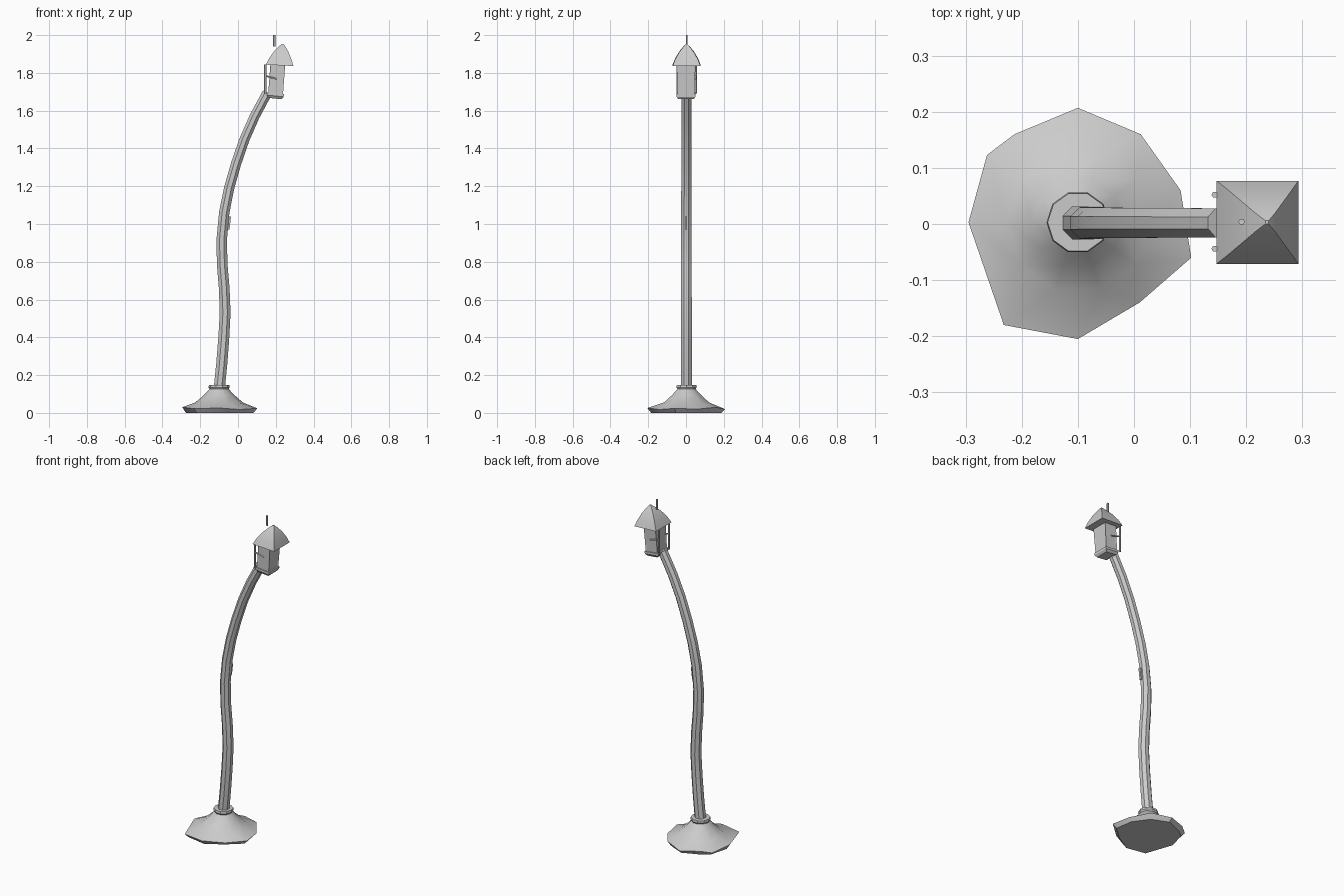
import bpy, bmesh, math
from mathutils import Vector

if "Cube" in bpy.data.objects:
    bpy.data.objects.remove(bpy.data.objects["Cube"])

metal = bpy.data.materials.new("grey metal")
metal.diffuse_color = (0.6, 0.6, 0.6, 1)
metal.use_nodes = True
metal.node_tree.nodes["Principled BSDF"].inputs["Base Color"].default_value = metal.diffuse_color


def loft(name, rings):
    """Skin a closed solid over a list of equal-length point rings."""
    bm = bmesh.new()
    rows = [[bm.verts.new(p) for p in ring] for ring in rings]
    n = len(rows[0])
    for a, b in zip(rows, rows[1:]):
        for i in range(n):
            j = (i + 1) % n
            bm.faces.new((a[i], a[j], b[j], b[i]))
    bm.faces.new(rows[0][::-1])
    bm.faces.new(rows[-1])
    bmesh.ops.recalc_face_normals(bm, faces=bm.faces)
    me = bpy.data.meshes.new(name)
    bm.to_mesh(me)
    bm.free()
    me.materials.append(metal)
    ob = bpy.data.objects.new(name, me)
    bpy.context.collection.objects.link(ob)
    bpy.ops.object.select_all(action='DESELECT')
    ob.select_set(True)
    bpy.context.view_layer.objects.active = ob
    bpy.ops.object.shade_smooth_by_angle(angle=math.radians(30))
    return ob


def circle(cx, cy, z, r, n=10):
    return [(cx + r * math.cos(math.tau * i / n + math.pi),
             cy + r * math.sin(math.tau * i / n + math.pi), z) for i in range(n)]


def rect(cx, z, hx, hy, slope=0, cy=0):
    """Rectangle tilted about y: the +x side sits lower by slope."""
    return [(cx + sx * hx, cy + sy * hy, z - sx * hx * slope)
            for sx, sy in ((-1, -1), (1, -1), (1, 1), (-1, 1))]


def tube(name, path, radii, n=8):
    """Round bar along a path in the xz plane, rings square to the path."""
    pts = [Vector(p) for p in path]
    rings = []
    for i, p in enumerate(pts):
        t = (pts[min(i + 1, len(pts) - 1)] - pts[max(i - 1, 0)]).normalized()
        u = Vector((0, 1, 0)) if abs(t.y) < 0.9 else Vector((1, 0, 0))
        v = t.cross(u).normalized()
        ring = []
        for k in range(n):
            a = math.tau * (k + 0.5) / n
            ring.append(p + radii[i] * (u * math.cos(a) + v * math.sin(a)))
        rings.append(ring)
    return loft(name, rings)


# Battered base plate: uneven outline, counter-clockwise from the left tip
outline = [(-0.295, 0.003, 0.03), (-0.232, -0.18, 0.022), (-0.1, -0.205, 0.026),
           (0.01, -0.14, 0.018), (0.102, -0.06, 0.024), (0.083, 0.06, 0.02),
           (0.012, 0.16, 0.03), (-0.1, 0.207, 0.02), (-0.213, 0.16, 0.028),
           (-0.262, 0.123, 0.018)]
C = (-0.1, 0.003)
under = [(C[0] + (x - C[0]) * 0.9, C[1] + (y - C[1]) * 0.9, 0.0) for x, y, z in outline]
loft("base", [under, outline, circle(*C, 0.055, 0.126), circle(*C, 0.095, 0.08),
              circle(*C, 0.13, 0.047)])

# Collar around the foot of the pole
loft("collar", [circle(*C, 0.12, 0.047), circle(*C, 0.135, 0.056),
                circle(*C, 0.148, 0.054), circle(*C, 0.148, 0.042)])

# Bent pole
spine = [(-0.1, 0.12), (-0.086, 0.26), (-0.075, 0.4), (-0.068, 0.53), (-0.073, 0.66),
         (-0.084, 0.79), (-0.086, 0.92), (-0.073, 1.06), (-0.047, 1.19),
         (-0.01, 1.32), (0.035, 1.45), (0.088, 1.57), (0.155, 1.695)]
tube("pole", [(x, 0.002, z) for x, z in spine],
     [0.032 - 0.004 * i / 12 for i in range(13)])

# Hatch plate on the pole
loft("pole_hatch", [rect(-0.053, 0.97, 0.008, 0.006), rect(-0.045, 1.04, 0.008, 0.006)])

# Leaning lantern: tapered tray, body and recessed panes
loft("lantern_tray", [rect(0.198, 1.664, 0.034, 0.04, 0.1),
                      rect(0.197, 1.678, 0.045, 0.05, 0.1),
                      rect(0.198, 1.692, 0.045, 0.05, 0.1)])
body = loft("lantern_body", [rect(0.199, 1.688, 0.039, 0.046, 0.1),
                             rect(0.211, 1.85, 0.039, 0.05, 0.1)])
bm = bmesh.new()
bm.from_mesh(body.data)
sides = [f for f in bm.faces if abs(f.normal.z) < 0.5]
bmesh.ops.inset_individual(bm, faces=sides, thickness=0.007, depth=-0.003)
bm.to_mesh(body.data)
bm.free()

# Pyramid roof with a slight belly
loft("lantern_roof", [rect(0.22, 1.84, 0.073, 0.074, 0.05, 0.003),
                      rect(0.224, 1.875, 0.059, 0.06, 0.05, 0.003),
                      rect(0.229, 1.913, 0.038, 0.038, 0.05, 0.003),
                      rect(0.234, 1.94, 0.017, 0.016, 0.05, 0.003),
                      rect(0.237, 1.954, 0.003, 0.003, 0, 0.003)])

# Loose finial rod above the roof
tube("finial", [(0.192, 0.004, 1.94), (0.192, 0.004, 2.0)], [0.006, 0.006], 6)

# Side rods and their short arms to the lantern
for name, y in (("back", 0.052), ("front", -0.044)):
    tube(name + "_rod", [(0.144, y, 1.69), (0.144, y, 1.845)], [0.006, 0.006], 6)
    tube(name + "_rod_arm", [(0.144, y, 1.785), (0.205, y, 1.768)], [0.005, 0.004], 6)
